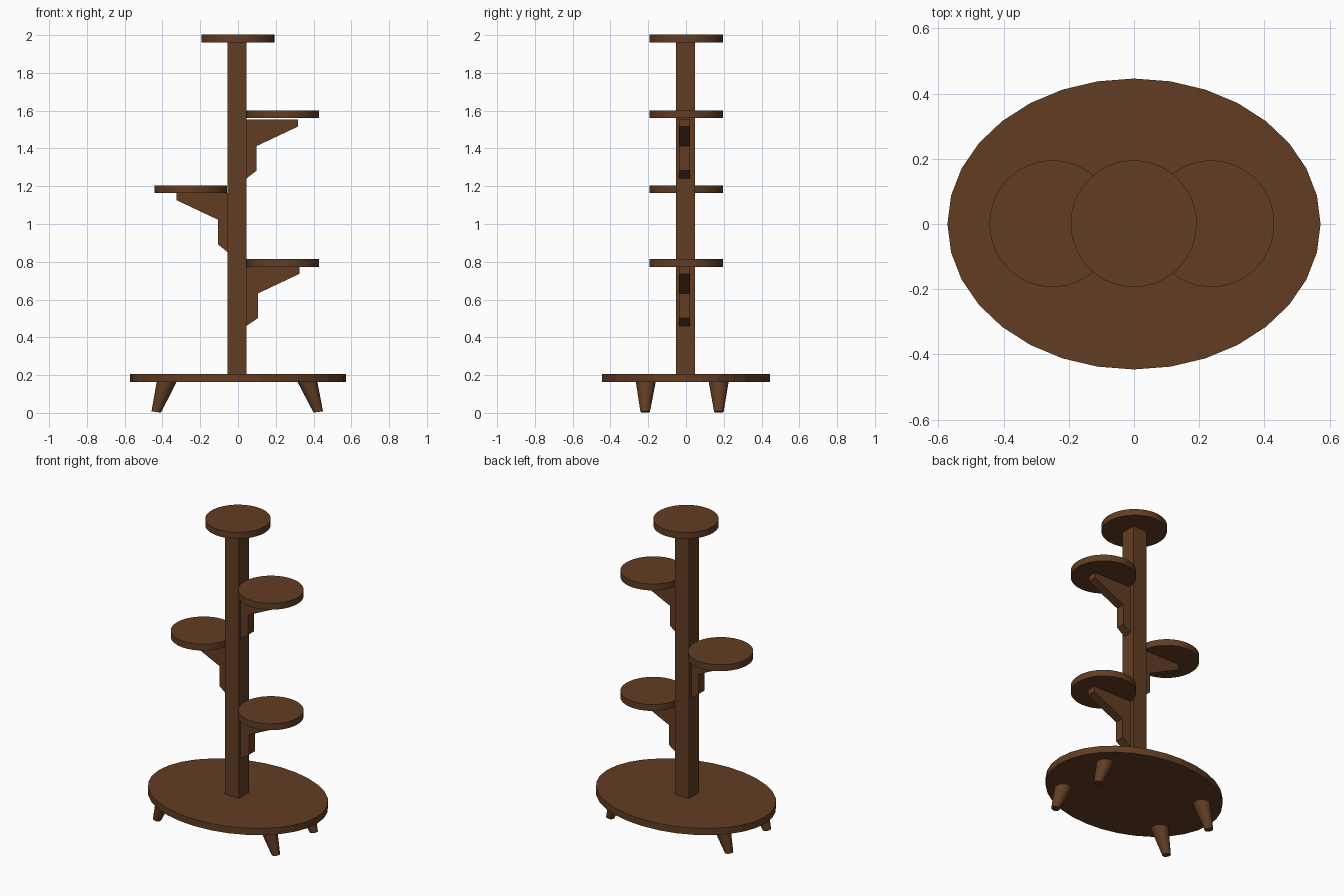
import bpy, bmesh, math
from mathutils import Vector

if "Cube" in bpy.data.objects:
    bpy.data.objects.remove(bpy.data.objects["Cube"])

wood = bpy.data.materials.new("brown wood")
wood.diffuse_color = (0.122, 0.047, 0.0165, 1)
wood.use_nodes = True
wood.node_tree.nodes["Principled BSDF"].inputs["Base Color"].default_value = wood.diffuse_color


def make(name, bm, smooth=False):
    bmesh.ops.recalc_face_normals(bm, faces=bm.faces)
    me = bpy.data.meshes.new(name)
    bm.to_mesh(me)
    bm.free()
    me.materials.append(wood)
    ob = bpy.data.objects.new(name, me)
    bpy.context.collection.objects.link(ob)
    if smooth:
        bpy.ops.object.select_all(action='DESELECT')
        ob.select_set(True)
        bpy.context.view_layer.objects.active = ob
        bpy.ops.object.shade_smooth_by_angle(angle=math.radians(30))
    return ob


def loft(name, rings, n, smooth=True):
    # rings: (centre, x radius, y radius, z rise per unit x)
    bm = bmesh.new()
    loops = []
    for c, rx, ry, tilt in rings:
        loop = []
        for i in range(n):
            a = 2 * math.pi * i / n
            dx = rx * math.cos(a)
            loop.append(bm.verts.new(Vector(c) + Vector((dx, ry * math.sin(a), tilt * dx))))
        loops.append(loop)
    bm.faces.new(loops[0])
    bm.faces.new(loops[-1])
    for a, b in zip(loops, loops[1:]):
        for i in range(n):
            j = (i + 1) % n
            bm.faces.new((a[i], a[j], b[j], b[i]))
    return make(name, bm, smooth)


def extrude_xz(name, pts, y0, y1):
    bm = bmesh.new()
    f = bm.faces.new([bm.verts.new((x, y0, z)) for x, z in pts])
    r = bmesh.ops.extrude_face_region(bm, geom=[f])
    bmesh.ops.translate(bm, vec=(0, y1 - y0, 0),
                        verts=[v for v in r["geom"] if isinstance(v, bmesh.types.BMVert)])
    return make(name, bm)


def disc(name, x, y, z0, z1, rx, ry, n, smooth):
    return loft(name, [((x, y, z0), rx, ry, 0), ((x, y, z1), rx, ry, 0)], n, smooth)


# oval base and square post
disc("base_plate", 0, 0, 0.163, 0.207, 0.572, 0.446, 32, False)
extrude_xz("post", [(-0.056, 0.2), (0.045, 0.2), (0.045, 1.965), (-0.056, 1.965)], -0.054, 0.048)

# round shelves
for name, x, z in (("top_shelf", -0.001, 1.96), ("upper_shelf", 0.237, 1.56),
                   ("middle_shelf", -0.25, 1.163), ("lower_shelf", 0.237, 0.773)):
    disc(name, x, 0.001, z, z + 0.042, 0.193, 0.194, 96, True)

# brackets under the shelves
for name, side, root, top in (("upper_bracket", 1, 0.04, 1.553),
                              ("middle_bracket", -1, 0.05, 1.163),
                              ("lower_bracket", 1, 0.04, 0.773)):
    arm = 0.318 if name == "upper_bracket" else 0.325
    knee = 0.099 if name == "upper_bracket" else 0.107
    pts = [(root, top), (arm, top), (arm, top - 0.037), (knee, top - 0.14),
           (knee, top - 0.27), (root, top - 0.316)]
    extrude_xz(name, [(side * x, z) for x, z in pts], -0.037, 0.022)

# tapered splayed legs
for sx, xname in ((1, "right"), (-1, "left")):
    for sy, yname in ((1, "back"), (-1, "front")):
        loft(f"{yname}_{xname}_leg",
             [((-0.004 + sx * 0.429, -0.021 + sy * 0.195, 0.005), 0.025, 0.025, sx * 0.15),
              ((-0.005 + sx * 0.372, -0.02 + sy * 0.193, 0.166), 0.053, 0.053, 0)], 24)
